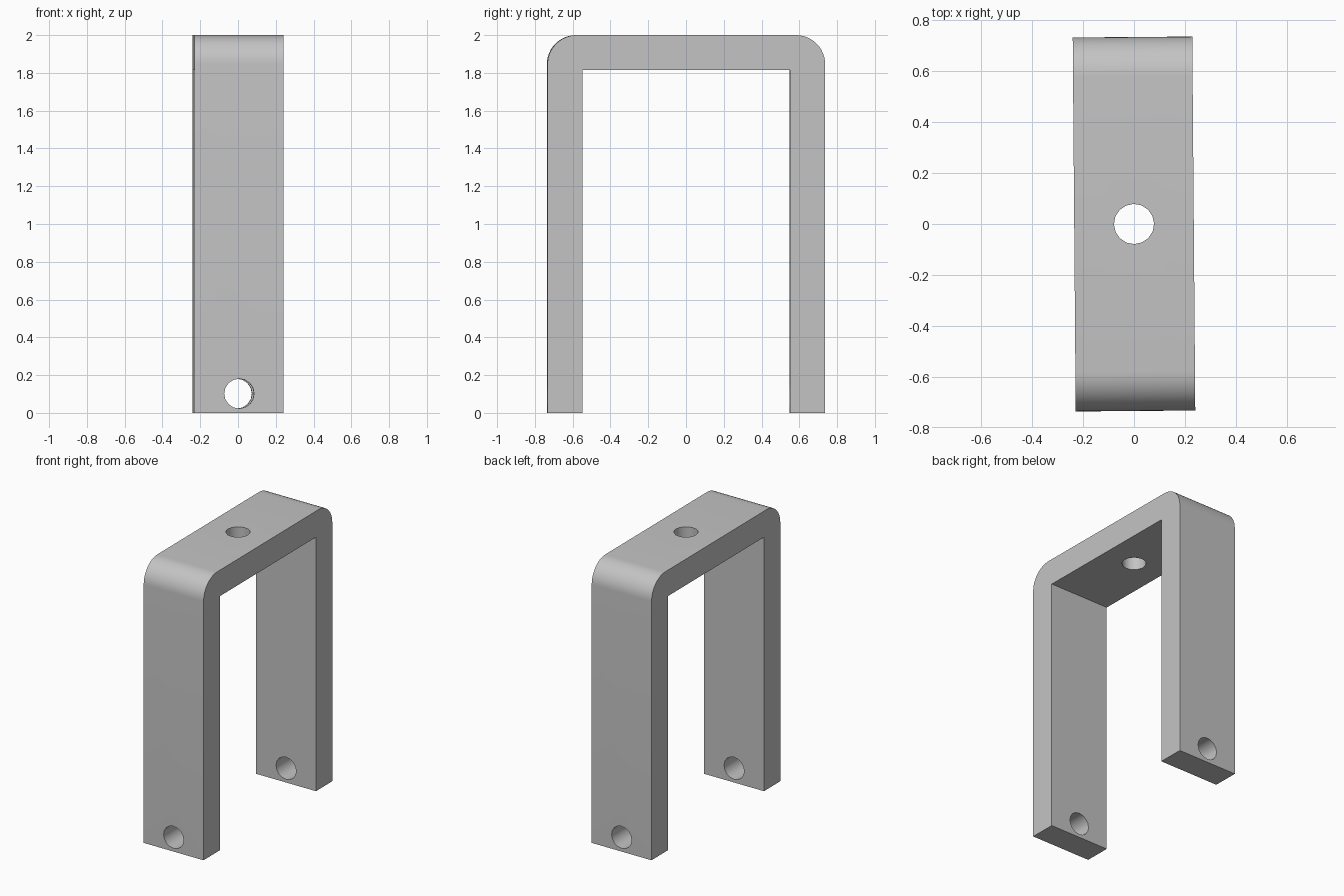
import bpy
import bmesh
import math
from mathutils import Matrix

cube = bpy.data.objects.get("Cube")
if cube:
    bpy.data.objects.remove(cube, do_unlink=True)

WIDTH, HALF_LENGTH, HEIGHT = 0.47, 0.735, 2.0
WALL, CORNER = 0.186, 0.155
HOLE_RADIUS, HOLE_HEIGHT = 0.079, 0.102
TWIST = 0.008

grey = bpy.data.materials.new("plain grey")
grey.use_nodes = True
grey.diffuse_color = (0.55, 0.55, 0.55, 1)
grey.node_tree.nodes["Principled BSDF"].inputs["Base Color"].default_value = grey.diffuse_color


def add_object(name, bm):
    mesh = bpy.data.meshes.new(name)
    bmesh.ops.recalc_face_normals(bm, faces=bm.faces)
    bm.to_mesh(mesh)
    bm.free()
    mesh.materials.append(grey)
    obj = bpy.data.objects.new(name, mesh)
    bpy.context.collection.objects.link(obj)
    return obj


def cut_hole(target, name, depth, matrix):
    bm = bmesh.new()
    bmesh.ops.create_cone(bm, cap_ends=True, segments=16, radius1=HOLE_RADIUS,
                          radius2=HOLE_RADIUS, depth=depth, matrix=matrix)
    cutter = add_object(name, bm)
    cutter.hide_render = True
    mod = target.modifiers.new(name, "BOOLEAN")
    mod.operation = "DIFFERENCE"
    mod.solver = "EXACT"
    mod.object = cutter
    bpy.ops.object.modifier_apply(modifier=mod.name)
    bpy.data.objects.remove(cutter, do_unlink=True)


# Half of the U profile: inner leg, foot, outer leg, rounded corner
inner = HALF_LENGTH - WALL
half = [(inner, HEIGHT - WALL), (inner, 0), (HALF_LENGTH, 0)]
for i in range(13):
    a = math.pi / 2 * i / 12
    half.append((HALF_LENGTH - CORNER + CORNER * math.cos(a),
                 HEIGHT - CORNER + CORNER * math.sin(a)))
profile = half + [(-y, z) for y, z in reversed(half)]

# Bracket: profile extruded across its width
bm = bmesh.new()
face = bm.faces.new([bm.verts.new((-WIDTH / 2, y, z)) for y, z in profile])
result = bmesh.ops.extrude_face_region(bm, geom=[face])
new_verts = [g for g in result["geom"] if isinstance(g, bmesh.types.BMVert)]
bmesh.ops.translate(bm, verts=new_verts, vec=(WIDTH, 0, 0))
bracket = add_object("u_bracket", bm)
bpy.context.view_layer.objects.active = bracket
bracket.select_set(True)

# Mounting hole in the top and one bore through both feet
cut_hole(bracket, "top_hole", 1, Matrix.Translation((0, 0, HEIGHT)))
cut_hole(bracket, "foot_holes", 3,
         Matrix.Translation((0, 0, HOLE_HEIGHT)) @ Matrix.Rotation(math.pi / 2, 4, "X"))

# Slight turn about the vertical, then smooth the curves
bracket.data.transform(Matrix.Rotation(TWIST, 4, "Z"))
bpy.ops.object.select_all(action="DESELECT")
bracket.select_set(True)
bpy.ops.object.shade_smooth_by_angle(angle=math.radians(35))
